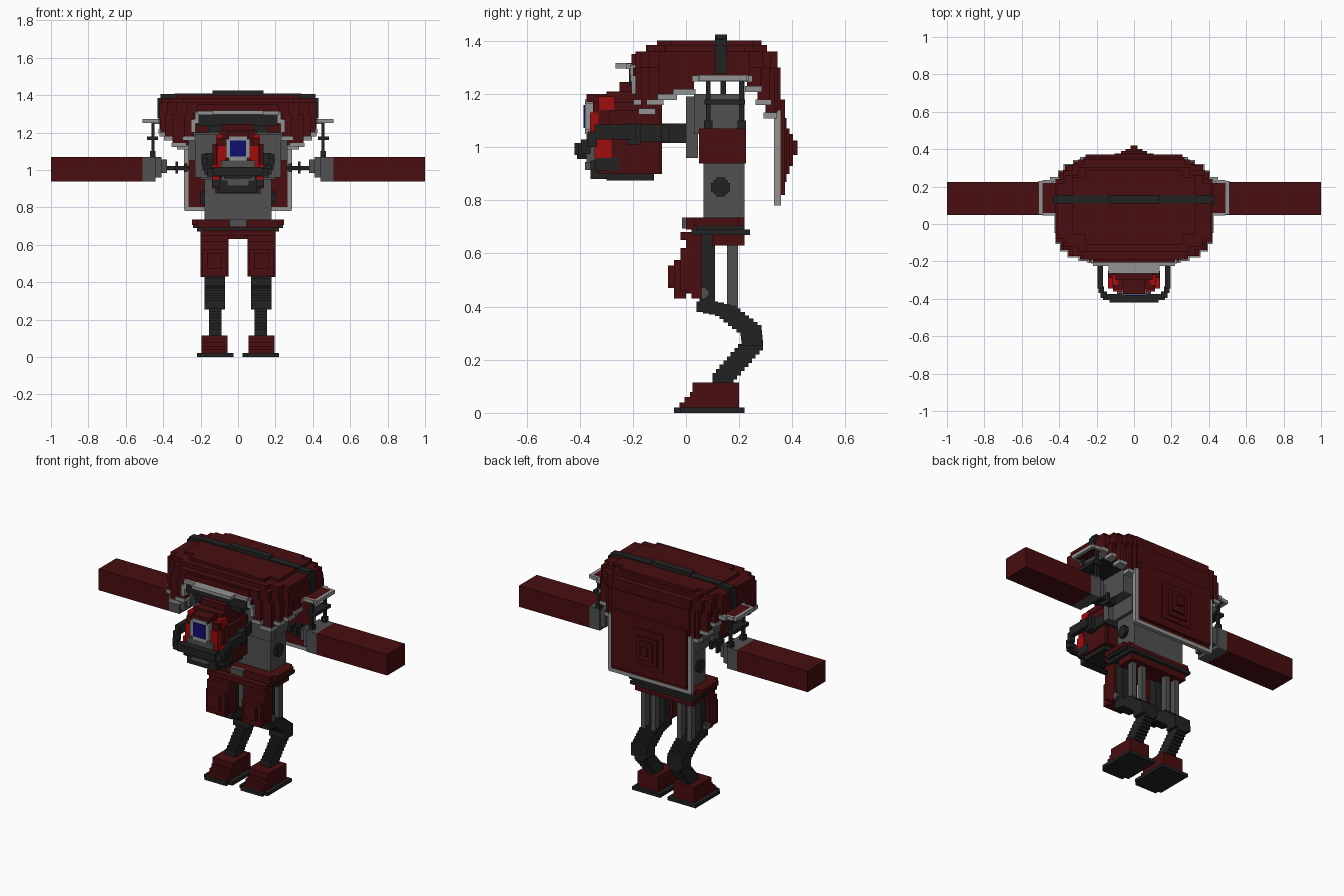
import bpy, bmesh
from mathutils import Vector

if "Cube" in bpy.data.objects:
    bpy.data.objects.remove(bpy.data.objects["Cube"])


def material(name, rgb):
    m = bpy.data.materials.new(name)
    m.use_nodes = True
    m.diffuse_color = (*rgb, 1)
    m.node_tree.nodes["Principled BSDF"].inputs["Base Color"].default_value = (*rgb, 1)
    return m


RED = material("dark red", (0.065, 0.004, 0.005))
BRIGHT = material("bright red", (0.35, 0.004, 0.005))
BLACK = material("black", (0.016, 0.016, 0.016))
GREY = material("dark grey", (0.082, 0.082, 0.082))
TRIM = material("light grey", (0.29, 0.29, 0.29))
BLUE = material("blue", (0.005, 0.005, 0.16))


def part(name, mat, boxes, mirror=False):
    """One object made of axis-aligned blocks (x0, x1, y0, y1, z0, z1)."""
    bm = bmesh.new()
    for x0, x1, y0, y1, z0, z1 in boxes:
        for a, b in ([(x0, x1), (-x1, -x0)] if mirror else [(x0, x1)]):
            vs = bmesh.ops.create_cube(bm, size=1)["verts"]
            bmesh.ops.scale(bm, vec=(b - a, y1 - y0, z1 - z0), verts=vs)
            bmesh.ops.translate(bm, vec=((a + b) / 2, (y0 + y1) / 2, (z0 + z1) / 2), verts=vs)
    me = bpy.data.meshes.new(name)
    bm.to_mesh(me)
    bm.free()
    me.materials.append(mat)
    ob = bpy.data.objects.new(name, me)
    bpy.context.collection.objects.link(ob)
    return ob


def mid(hx, *rest):
    """Block centred on x = 0."""
    return (-hx, hx, *rest)


def disc(x0, x1, y, z, r):
    """Blocky disc facing sideways."""
    return [(x0, x1, y - a, y + a, z - b, z + b)
            for a, b in ((r, r * .45), (r * .75, r * .75), (r * .45, r))]


# Feet
part("feet", RED, [(.055, .195, -.025 + .02 * i, .2, .02 + .019 * i, .04 + .019 * i)
                   for i in range(3)] + [(.055, .195, .025, .2, .07, .115)], True)
part("soles", BLACK, [(.025, .22, -.02, .22, 0, .02), (.05, .2, -.045, 0, 0, .02)], True)

# Bent shins, stepped along a path in (y, z)
path = [Vector(p) for p in ((.08, .40), (.15, .385), (.245, .31), (.25, .255), (.125, .115))]
steps = []
for a, b in zip(path, path[1:]):
    n = max(2, round((b - a).length / .021))
    for i in range(n):
        y, z = a.lerp(b, i / n)
        x0, x1 = (.07, .18) if z > .27 else (.088, .155)
        steps.append((x0, x1, y - .04, y + .04, z - .02, z + .02))
part("shins", BLACK, steps, True)

# Thighs
part("thigh_cores", BLACK, [(.07, .18, .05, .11, .40, .67)], True)
part("thigh_armour", RED, [
    (.05, .2, .0, .06, .45, .67), (.05, .2, -.02, .02, .46, .62),
    (.06, .19, -.045, 0, .43, .575), (.085, .165, -.068, -.04, .47, .555),
    (.05, .2, .02, .06, .43, .47)], True)
part("thigh_rods", GREY, [(.075, .105, .155, .195, .39, .67), (.145, .175, .155, .195, .39, .67)], True)
part("knee_discs", GREY, disc(.18, .2, .065, .45, .022), True)

# Waist
part("waist", RED, [mid(.22, 0, .22, .69, .735), mid(.245, .03, .2, .705, .735),
                    mid(.2, -.02, .06, .65, .68), mid(.2, .1, .22, .63, .67)])
part("belt", BLACK, [mid(.22, .02, .24, .67, .69), mid(.24, .04, .22, .69, .705)])
part("belt_buckle", GREY, [mid(.045, -.015, .02, .695, .735)])

# Torso
part("torso", GREY, [mid(.18, .065, .22, .73, 1.08), mid(.265, .03, .22, 1.05, 1.2),
                     mid(.23, 0, .045, .96, 1.19), mid(.2, .05, .22, .95, 1.06)])
part("hip_discs", BLACK, disc(.17, .2, .13, .85, .036), True)
part("posts", BLACK, [(.1, .14, .13, .15, 1.19, 1.28), (.1, .14, .2, .22, 1.19, 1.28)], True)
part("neck", BLACK, [mid(.07, -.11, .02, 1.015, 1.09)])

# Arms
part("arms", RED, [(.51, 1, .048, .225, .938, 1.07)], True)
part("shoulders", GREY, [(.44, .51, .048, .225, .938, 1.07), (.41, .44, .06, .215, .96, 1.07),
                         (.38, .41, .075, .2, .985, 1.055)], True)
part("shoulder_axles", BLACK, [(.26, .385, .12, .145, 1.0, 1.022), (.32, .335, .1, .165, .98, 1.045),
                               (.27, .29, .105, .16, .99, 1.035)], True)
part("shoulder_pistons", BLACK, [(.447, .463, y, y + .018, 1.07, 1.26) for y in (.075, .2)]
     + [(.44, .47, y - .007, y + .025, 1.07, 1.1) for y in (.075, .2)]
     + [(.427, .487, .07, .222, 1.16, 1.18)], True)
part("shoulder_flaps", RED, [(.4, .49, .06, .22, 1.255, 1.272)], True)
part("flap_trim", TRIM, [(.49, .51, .05, .23, 1.25, 1.272), (.41, .49, .045, .06, 1.25, 1.272),
                         (.44, .49, .22, .235, 1.25, 1.272), (.4, .45, .225, .25, 1.245, 1.27)], True)

# Shell: stepped layers, each a cross of blocks
layers = [
    (1.27, 1.36, [(.42, -.10, .24), (.38, -.14, .29), (.33, -.17, .32), (.27, -.19, .345)]),
    (1.31, 1.35, [(.22, -.205, .33)]),
    (1.35, 1.385, [(.41, -.08, .22), (.37, -.12, .26), (.30, -.15, .305)]),
    (1.385, 1.402, [(.26, -.11, .285), (.33, -.06, .25)]),
]
part("shell", RED, [mid(hx, y0, y1, z0, z1) for z0, z1, rows in layers for hx, y0, y1 in rows])
part("shell_floor", BLACK, [mid(.36, -.08, .26, 1.262, 1.27)])

# Shell skirt: columns of differing depth with light trim beneath
skirt = [
    (.385, .42, .03, .24, 1.27), (.385, .42, -.04, .03, 1.22), (.38, .415, -.10, -.04, 1.2),
    (.34, .39, -.14, -.09, 1.18), (.28, .35, -.17, -.12, 1.145), (.235, .29, -.19, -.14, 1.18),
    (.2, .24, -.2, -.15, 1.27), (.36, .40, .23, .28, 1.23), (.31, .37, .27, .315, 1.18),
    (.26, .32, .30, .335, 1.13)]
part("shell_skirt", RED, [(a, b, c, d, z, 1.3) for a, b, c, d, z in skirt], True)
part("skirt_trim", TRIM, [(a - .004, b + .006, c - .008, d + .006, z - .022, z)
                          for a, b, c, d, z in skirt], True)
part("brow_trim", TRIM, [mid(.22, -.225, -.19, 1.295, 1.315), mid(.135, -.265, -.2, 1.297, 1.317)])
part("brow_sides", TRIM, [(.21, .23, -.21, -.18, 1.25, 1.31), (.228, .25, -.205, -.16, 1.2, 1.27)], True)
part("brow_lining", BLACK, [mid(.21, -.215, -.17, 1.235, 1.295), mid(.16, -.2, -.15, 1.2, 1.24)])

# Strap over the shell
part("shell_strap", BLACK, [mid(.415, .11, .155, 1.36, 1.405), mid(.34, .11, .155, 1.4, 1.41),
                            mid(.135, .11, .155, 1.4, 1.425)])
part("strap_ends", BLACK, [(.415, .43, .11, .155, 1.275, 1.385)], True)

# Back plate with framed hatch
part("back_plate", RED, [mid(.27, .335, .355, .8, 1.3), mid(.26, .35, .372, .82, 1.18),
                         mid(.30, .31, .345, 1.13, 1.3)])
part("back_plate_trim", TRIM, [mid(.285, .332, .358, .78, .802)])
part("back_plate_edges", TRIM, [(.265, .288, .332, .358, .79, 1.14)], True)
part("hatch", RED, [mid(.105, .37, .378, .87, 1.11), mid(.07, .375, .39, .9, 1.07),
                    mid(.045, .385, .402, .93, 1.05), mid(.02, .4, .42, .97, 1.025)])

# Head
part("head", RED, [mid(.115, -.33, -.09, .9, 1.16), mid(.11, -.35, -.12, 1.0, 1.17),
                   mid(.1, -.30, -.14, 1.16, 1.21), mid(.085, -.25, -.19, 1.2, 1.245),
                   mid(.06, -.375, -.3, 1.17, 1.2)])
part("cheeks", RED, [(.11, .135, -.29, -.1, .9, 1.14)], True)
part("chin", BLACK, [mid(.12, -.3, -.12, .875, .905), mid(.1, -.36, -.27, .88, .95),
                     mid(.14, -.34, -.25, .91, .96)])
part("mouth_plate", GREY, [mid(.09, -.375, -.33, .94, 1.05)])
part("face_panels", BRIGHT, [(.063, .112, -.362, -.32, 1.01, 1.13), (.08, .118, -.33, -.27, 1.14, 1.19),
                             (.1, .139, -.345, -.28, .95, 1.03)], True)
part("eye_frame", TRIM, [mid(.065, -.38, -.34, 1.065, 1.165), mid(.048, -.38, -.34, 1.05, 1.18)])
part("eye", BLUE, [mid(.042, -.386, -.37, 1.072, 1.158)])

# Breathing pipes looping round the face
part("face_pipes", BLACK, [
    (.165, .195, -.345, -.19, 1.03, 1.085), (.11, .18, -.22, -.17, 1.01, 1.09),
    (.115, .15, -.2, -.09, 1.02, 1.085), (.05, .14, -.11, -.06, 1.02, 1.085),
    (.16, .19, -.37, -.335, 1.0, 1.06), (.145, .178, -.395, -.36, .975, 1.03)], True)
part("mouth_pipe", BLACK, [mid(.165, -.405, -.375, .965, 1.01), mid(.13, -.42, -.375, .97, 1.015),
                           mid(.075, -.41, -.36, .955, .975)])
part("mouth_grille", GREY, [mid(.06, -.38, -.35, .915, .945)])
